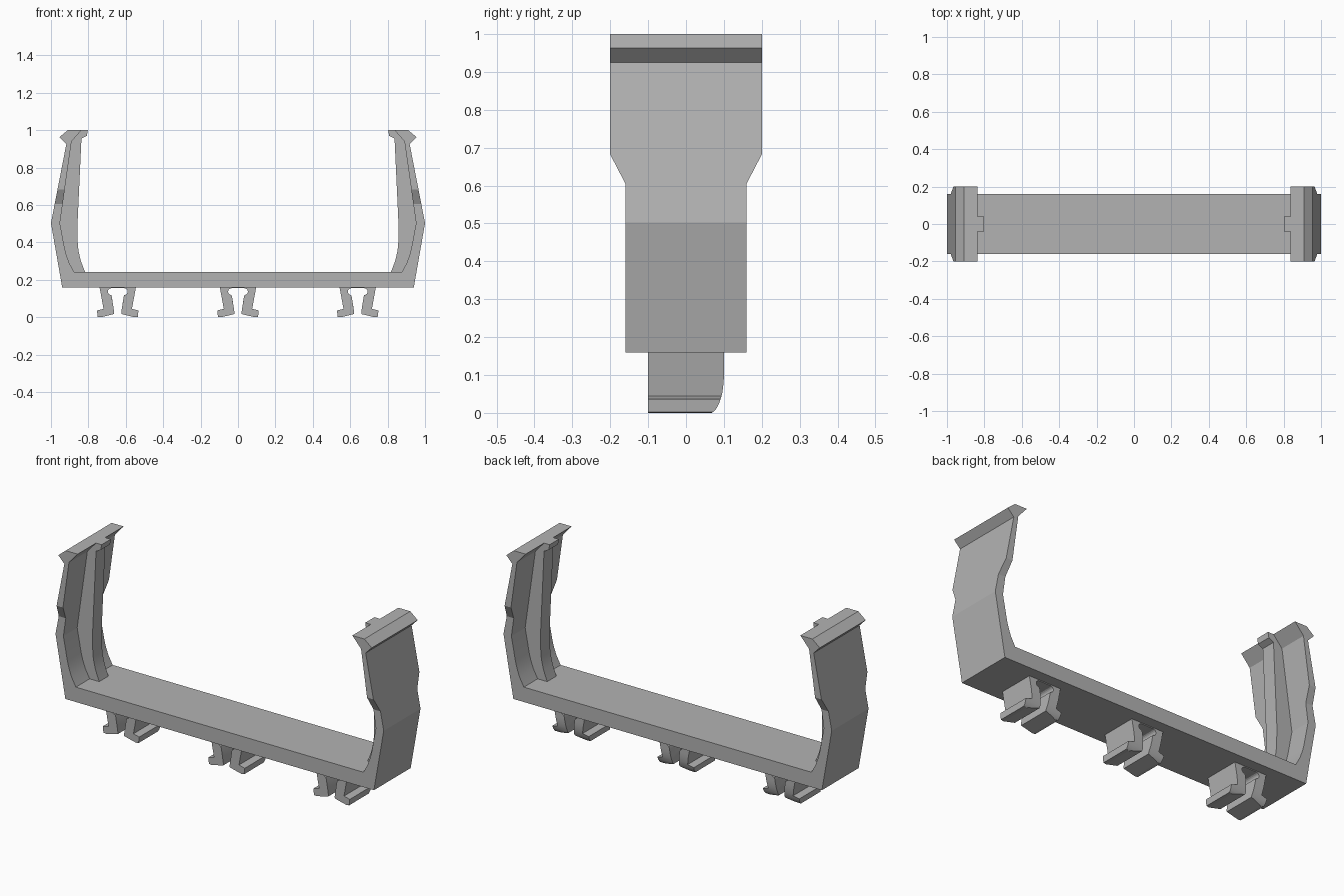
import bpy, bmesh, math

cube = bpy.data.objects.get("Cube")
if cube:
    bpy.data.objects.remove(cube, do_unlink=True)

grey = bpy.data.materials.new("plain grey")
grey.use_nodes = True
grey.diffuse_color = (0.45, 0.45, 0.45, 1)
grey.node_tree.nodes["Principled BSDF"].inputs["Base Color"].default_value = (0.45, 0.45, 0.45, 1)


def prism(name, outline, half, axis="y"):
    """Extrude a closed (u, z) outline symmetrically along the y or x axis."""
    def place(u, z, d):
        return (u, d, z) if axis == "y" else (d, u, z)
    bm = bmesh.new()
    face = bm.faces.new([bm.verts.new(place(u, z, -half)) for u, z in outline])
    new = bmesh.ops.extrude_face_region(bm, geom=[face])["geom"]
    shift = place(0, 0, 2 * half)
    bmesh.ops.translate(bm, vec=shift, verts=[g for g in new if isinstance(g, bmesh.types.BMVert)])
    bmesh.ops.recalc_face_normals(bm, faces=bm.faces)
    mesh = bpy.data.meshes.new(name)
    bm.to_mesh(mesh)
    bm.free()
    mesh.materials.append(grey)
    obj = bpy.data.objects.new(name, mesh)
    bpy.context.collection.objects.link(obj)
    return obj


def activate(obj):
    bpy.ops.object.select_all(action="DESELECT")
    obj.select_set(True)
    bpy.context.view_layer.objects.active = obj


def trim(obj, side_outline):
    """Keep only what lies inside the side silhouette."""
    cutter = prism("side_cutter", side_outline, 2, "x")
    cutter.hide_render = True
    mod = obj.modifiers.new("trim", "BOOLEAN")
    mod.operation, mod.solver, mod.object = "INTERSECT", "EXACT", cutter
    activate(obj)
    bpy.ops.object.modifier_apply(modifier=mod.name)
    bpy.data.objects.remove(cutter, do_unlink=True)


def soften(obj):
    activate(obj)
    bpy.ops.object.shade_smooth_by_angle(angle=math.radians(16))


def flip(points):
    return [(-u, z) for u, z in reversed(points)]


# U-shaped bracket: floor and both arms in one profile
arm = [(0.94, 0.16), (1.0, 0.503), (0.918, 0.925), (0.955, 0.963), (0.91, 1.0),
       (0.837, 1.0), (0.89, 0.94), (0.952, 0.503), (0.927, 0.37), (0.918, 0.335),
       (0.902, 0.29), (0.876, 0.242)]
bracket = prism("bracket", arm + flip(arm), 0.5)
half_side = [(0.16, 0.1), (0.16, 0.605), (0.2, 0.682), (0.2, 1.1)]
trim(bracket, half_side + flip(half_side))
soften(bracket)

# Central stiffening rib with a small nub on the inside of each arm
rib = [(0.815, 0.235), (0.89, 0.235), (0.93, 0.335), (0.965, 0.503), (0.905, 0.94), (0.90, 1.0),
       (0.803, 1.0), (0.808, 0.97), (0.837, 0.955), (0.858, 0.503), (0.857, 0.4),
       (0.853, 0.355), (0.84, 0.3)]
for side, outline in (("left", rib), ("right", flip(rib))):
    soften(prism(side + "_rib", outline, 0.04))

# Pairs of hooked clip jaws below the floor, rounded at the lower back edge
jaw = [(0, 0.165), (0.098, 0.165), (0.076, 0.047), (0.111, 0.038), (0.107, 0.004),
       (0.09, 0.002), (0.02, 0.019), (0.019, 0.03), (0.032, 0.11)]
hole = [(0.035 + 0.018 * math.cos(a), 0.137 + 0.018 * math.sin(a))
        for a in (math.pi * (i / 8 - 0.5) for i in range(9))]
jaw += hole + [(0, 0.155)]
curve = [(0.06 + 0.04 * math.sin(a), 0.1 - 0.1 * math.cos(a))
         for a in (math.pi / 2 * i / 10 for i in range(11))]
clip_side = [(-0.1, 0.2), (-0.1, -0.05), (0.06, -0.05)] + curve + [(0.1, 0.2)]
for place, x in (("right", -0.643), ("middle", 0), ("left", 0.64)):
    # Both jaws share the bridge under the floor
    clip = prism(place + "_clip", jaw[1:-1] + flip(jaw[1:-1]), 0.3)
    trim(clip, clip_side)
    clip.location.x = x
    soften(clip)

# Bring the lowest point to the ground
bpy.context.view_layer.update()
for obj in bpy.context.collection.objects:
    if obj.type == "MESH" and obj.name.endswith("_clip"):
        low = min(v.co.z for v in obj.data.vertices)
        for v in obj.data.vertices:
            if v.co.z < 0.06:
                v.co.z -= low
